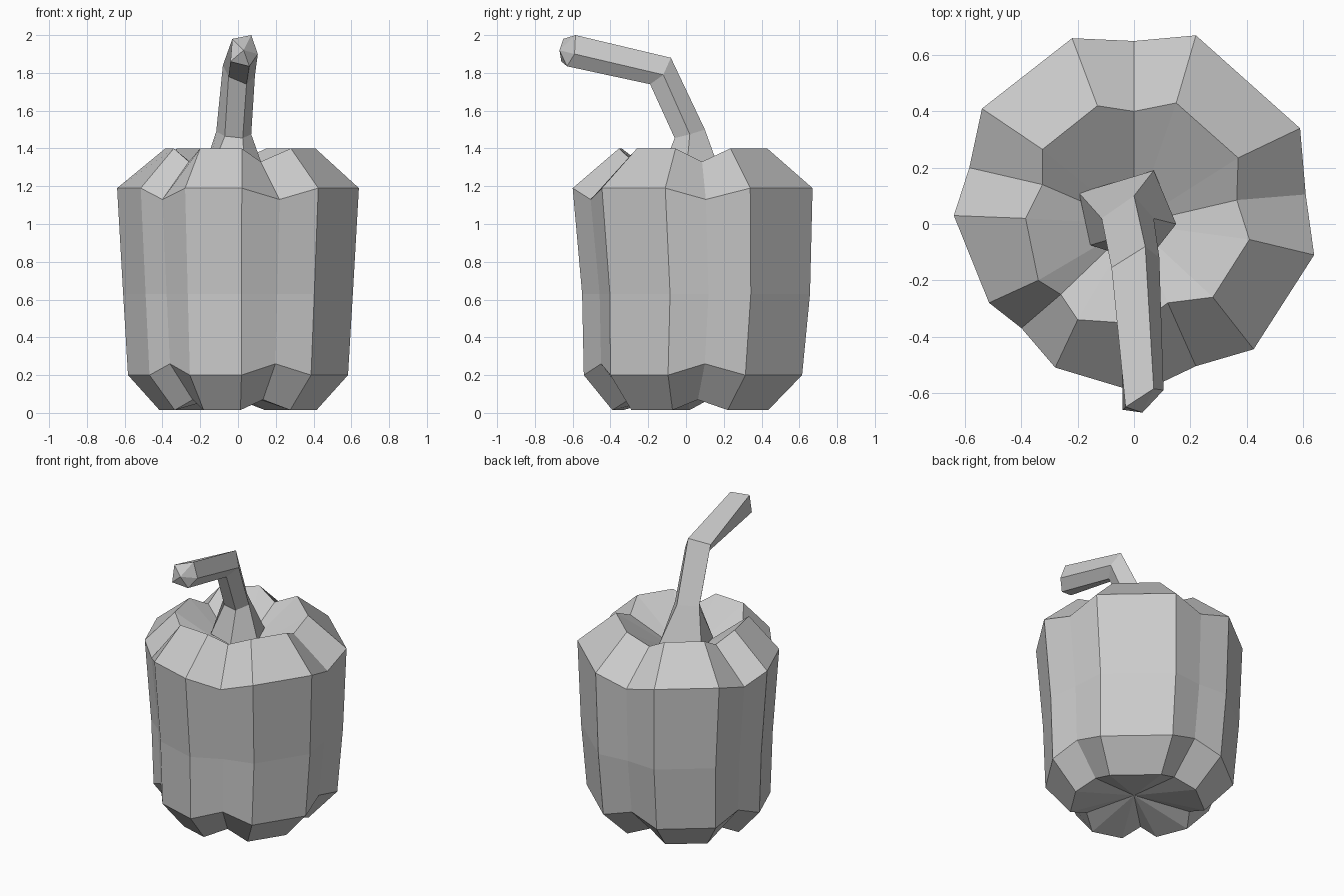
import bpy, bmesh

if "Cube" in bpy.data.objects:
    bpy.data.objects.remove(bpy.data.objects["Cube"])


def loft(name, rings, start, end):
    """Skin a stack of equal-sized rings and close both ends with a fan."""
    bm = bmesh.new()
    loops = [[bm.verts.new(p) for p in ring] for ring in rings]
    n = len(loops[0])
    for a, b in zip(loops, loops[1:]):
        for i in range(n):
            j = (i + 1) % n
            bm.faces.new((a[i], a[j], b[j], b[i]))
    for loop, tip in ((loops[0], start), (loops[-1], end)):
        v = bm.verts.new(tip)
        for i in range(n):
            bm.faces.new((v, loop[i], loop[(i + 1) % n]))
    bmesh.ops.recalc_face_normals(bm, faces=bm.faces)
    mesh = bpy.data.meshes.new(name)
    bm.to_mesh(mesh)
    bm.free()
    obj = bpy.data.objects.new(name, mesh)
    bpy.context.collection.objects.link(obj)
    return obj


# Pepper body: five lobes of two columns, each followed by a valley column
shoulder = [(-.28, -.51), (.02, -.60), (.22, -.505),
            (.425, -.445), (.64, -.11), (.61, .105),
            (.59, .34), (.22, .67), (0, .65),
            (-.22, .66), (-.54, .41), (-.585, .20),
            (-.64, .03), (-.515, -.28), (-.40, -.37)]
rim = [(-.20, -.34), (.02, -.355), (.12, -.28),
       (.28, -.26), (.41, -.055), (.365, .085),
       (.37, .235), (.15, .43), (0, .40),
       (-.13, .42), (-.325, .265), (-.325, .14),
       (-.385, .02), (-.34, -.20), (-.26, -.25)]


def ring(points, lobe_z, valley_z, scale=1, valley_scale=None, dy=0):
    out = []
    for i, (x, y) in enumerate(points):
        valley = i % 3 == 2
        s = valley_scale if valley and valley_scale else scale
        out.append((x * s, y * s + dy, valley_z if valley else lobe_z))
    return out


body = [ring(shoulder, .015, .07, .65, .60),
        ring(shoulder, .20, .26, .91, .90, .005),
        ring(shoulder, .63, .63, .95, .945, .02),
        ring(shoulder, 1.19, 1.13),
        ring(rim, 1.40, 1.33)]
loft("pepper_body", body, (0, 0, .11), (0, 0, 1.12))

# Bent five-sided stem: flared base, neck, elbow and cut tip
stem = [[(-.195, .11, 1.25), (.07, .19, 1.25), (.15, 0, 1.25), (.04, -.14, 1.25), (-.155, -.075, 1.25)],
        [(-.115, .02, 1.49), (0, .10, 1.50), (.07, .02, 1.475), (.025, -.06, 1.455), (-.07, -.05, 1.465)],
        [(-.08, -.155, 1.84), (.04, -.08, 1.88), (.09, -.12, 1.79), (.045, -.19, 1.74), (-.05, -.185, 1.78)],
        [(-.03, -.65, 1.98), (.07, -.585, 2.0), (.105, -.59, 1.90), (.06, -.63, 1.835), (-.04, -.66, 1.86)]]
loft("stem", stem, (0, 0, 1.22), (.03, -.67, 1.92))
